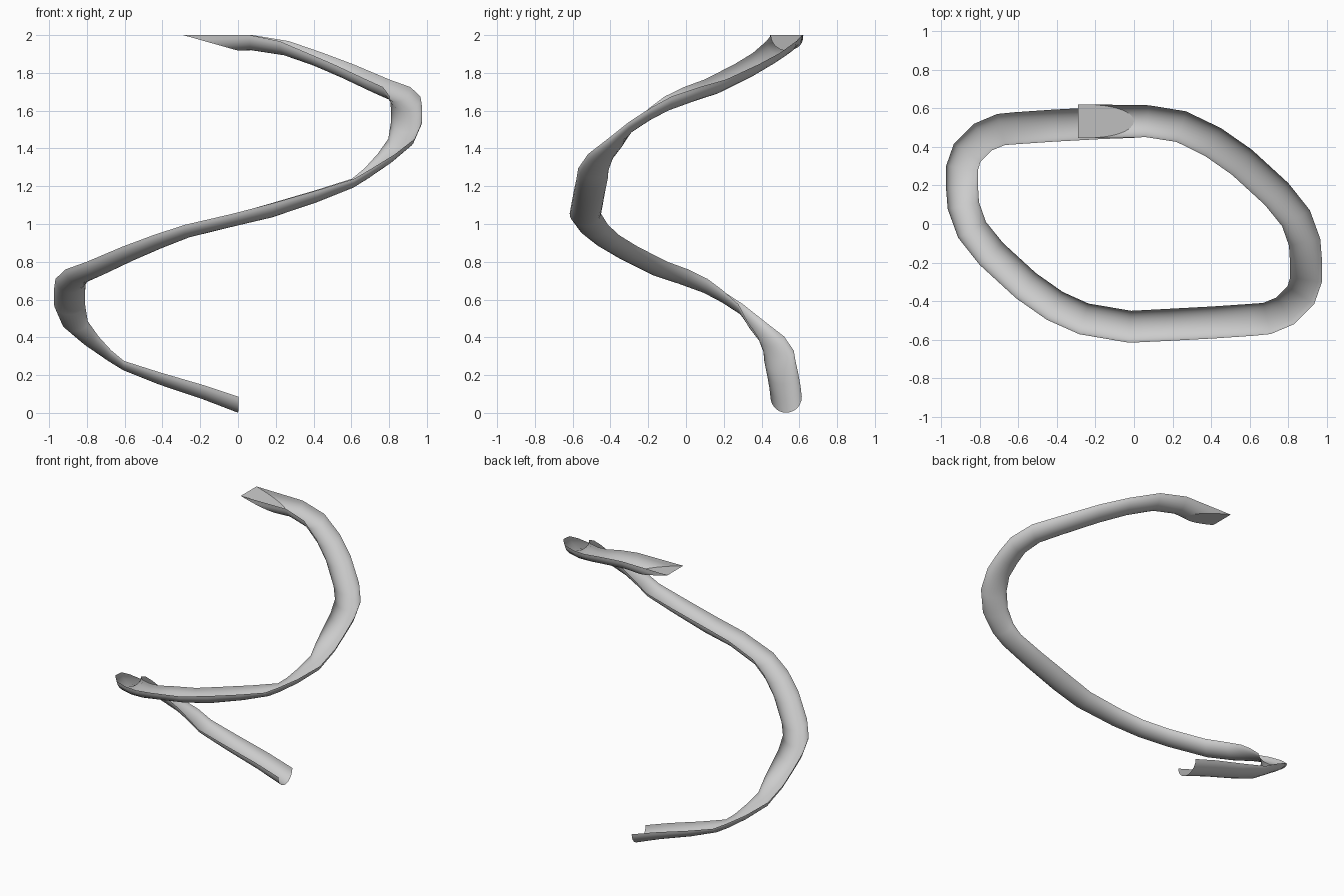
import bpy, bmesh, math
from mathutils import Vector

if "Cube" in bpy.data.objects:
    bpy.data.objects.remove(bpy.data.objects["Cube"])

R = 0.083     # half width of the trough
N = 14        # segments across the trough

# centre line at rim height plus trough depth (x, y, z, depth) for the first half turn;
# the second half is the same rotated 180 degrees and lifted
half = [(0, .53, .085, .084), (-.18, .523, .145, .075), (-.42, .51, .215, .064),
        (-.61, .497, .275, .048), (-.69, .49, .33, .052), (-.785, .45, .405, .055),
        (-.865, .37, .485, .055), (-.892, .29, .575, .055), (-.892, .19, .65, .065),
        (-.885, .095, .71, .075), (-.84, -.03, .76, .078), (-.74, -.155, .80, .076),
        (-.56, -.32, .88, .072), (-.41, -.425, .94, .068), (-.26, -.492, .995, .066)]
lift = .965
path = half + [(-.02, -.533, 1.055, .067)]
path += [(-x, -y, z + lift, d) for x, y, z, d in half[1:-1]]
path += [(.245, .505, 1.968, .075), (.07, .533, 2.0, .08)]
pts = [Vector(p[:3]) for p in path]

bm = bmesh.new()
rings = []

# trough sections with level rims
for i, p in enumerate(pts):
    a = pts[max(i - 1, 0)]
    b = pts[i + 1] if i + 1 < len(pts) else p + Vector((-.2, 0, 0))
    t = (p - a).normalized() + (b - p).normalized()
    side = t.cross(Vector((0, 0, 1))).normalized()
    down = Vector((0, 0, -path[i][3]))
    ring = []
    for k in range(N + 1):
        ang = math.pi * k / N
        ring.append(bm.verts.new(p + side * (R * math.cos(ang)) + down * math.sin(ang)))
    rings.append(ring)

# slanted last section: rims run on to x = -0.29, the bottom stops at x = 0
ring = []
for k in range(N + 1):
    ang = math.pi * k / N
    s = math.sin(ang) ** .8
    ring.append(bm.verts.new((-.29 * (1 - s), .533 + .088 * math.cos(ang), 2 - .082 * s)))
rings.append(ring)

# skin the trough
for r0, r1 in zip(rings, rings[1:]):
    for k in range(N):
        bm.faces.new((r0[k], r0[k + 1], r1[k + 1], r1[k]))
bmesh.ops.recalc_face_normals(bm, faces=bm.faces)
for f in bm.faces:
    f.smooth = True

# sloping flat entry plate closing the top end
plate = bm.faces.new([bm.verts.new(v.co) for v in rings[-1]])

mesh = bpy.data.meshes.new("spiral_chute")
bm.to_mesh(mesh)
bm.free()
obj = bpy.data.objects.new("spiral_chute", mesh)
bpy.context.collection.objects.link(obj)
bpy.context.view_layer.objects.active = obj
obj.select_set(True)
bpy.ops.object.shade_smooth_by_angle(angle=math.radians(40))
